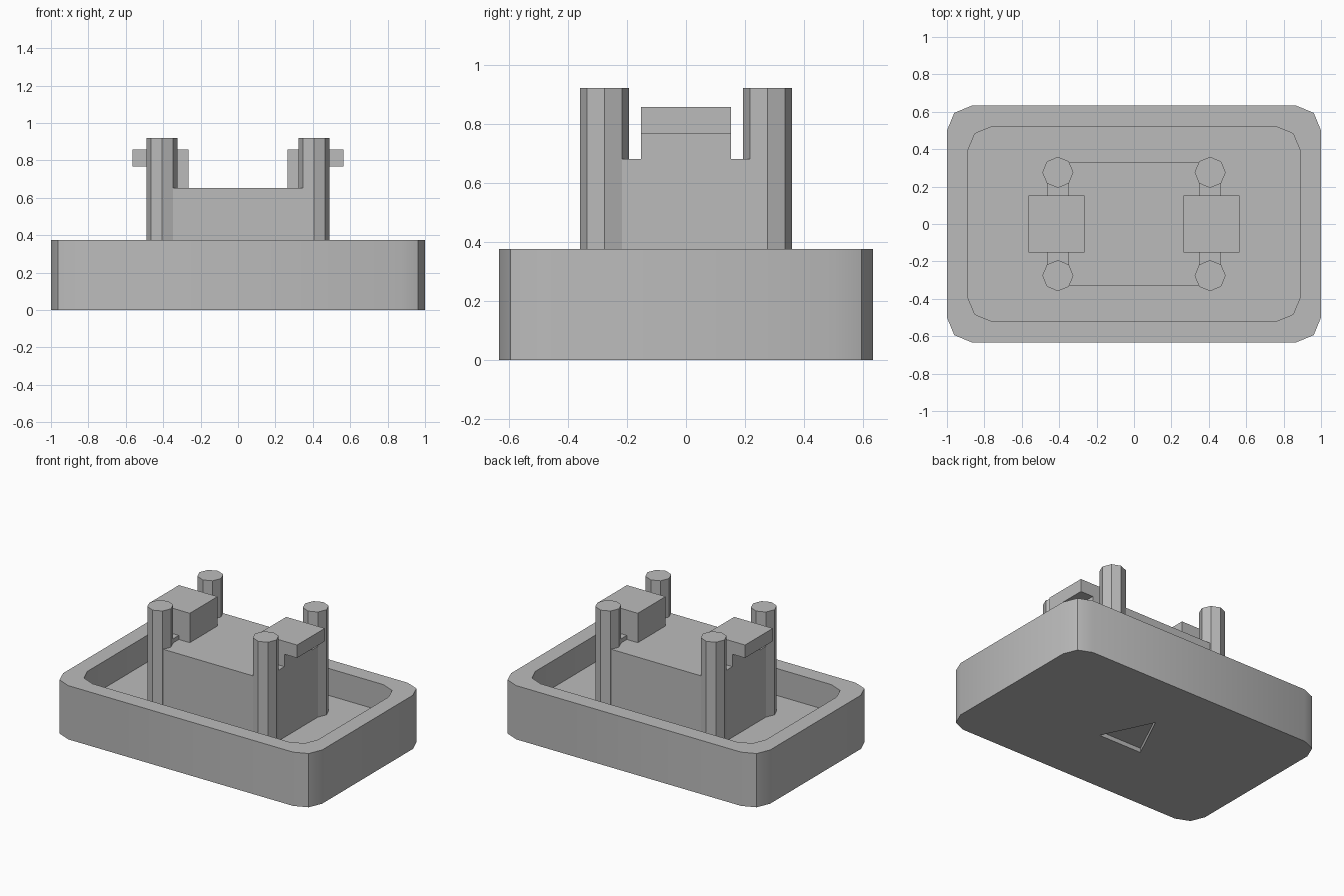
import bpy, bmesh, math
from mathutils import Vector

cube = bpy.data.objects.get("Cube")
if cube:
    bpy.data.objects.remove(cube)

grey = bpy.data.materials.new("plain_grey")
grey.use_nodes = True
colour = (0.5, 0.5, 0.5, 1)
grey.diffuse_color = colour
grey.node_tree.nodes["Principled BSDF"].inputs["Base Color"].default_value = colour

RIM, FLOOR, DECK = 0.375, 0.187, 0.652


def finish(name, bm):
    bmesh.ops.recalc_face_normals(bm, faces=bm.faces)
    mesh = bpy.data.meshes.new(name)
    bm.to_mesh(mesh)
    bm.free()
    mesh.materials.append(grey)
    ob = bpy.data.objects.new(name, mesh)
    bpy.context.collection.objects.link(ob)
    return ob


def skin(name, rings):
    """Bridge equal rings of points one after another and cap both ends."""
    bm = bmesh.new()
    loops = [[bm.verts.new(p) for p in ring] for ring in rings]
    n = len(loops[0])
    for a, b in zip(loops, loops[1:]):
        for i in range(n):
            j = (i + 1) % n
            bm.faces.new((a[i], a[j], b[j], b[i]))
    bm.faces.new(loops[0])
    bm.faces.new(loops[-1])
    return finish(name, bm)


def box(name, x0, x1, y, z0, z1):
    corners = [(x0, -y), (x1, -y), (x1, y), (x0, y)]
    return skin(name, [[(a, b, z) for a, b in corners] for z in (z0, z1)])


def rounded(hx, hy, z, r=0.133):
    """Rectangle outline whose corners are two-segment arcs."""
    pts = []
    for k, (sx, sy) in enumerate([(1, 1), (-1, 1), (-1, -1), (1, -1)]):
        for s in range(3):
            a = math.radians(90 * k + 45 * s)
            pts.append((sx * (hx - r) + r * math.cos(a),
                        sy * (hy - r) + r * math.sin(a), z))
    return pts


# Tray with a raised rim
tray = skin("tray", [rounded(1, 0.633, 0), rounded(1, 0.633, RIM),
                     rounded(0.89, 0.522, RIM), rounded(0.89, 0.522, FLOOR)])

# Shallow triangular mark sunk into the underside
triangle = [(-0.167, -0.137), (0.167, -0.137), (0, 0.21)]
cutter = skin("triangle_cutter", [[(x, y, z) for x, y in triangle] for z in (-0.1, 0.03)])
cutter.hide_render = True
bpy.context.view_layer.objects.active = tray
tray.select_set(True)
cut = tray.modifiers.new("triangle_recess", "BOOLEAN")
cut.object = cutter
cut.operation = "DIFFERENCE"
cut.solver = "EXACT"
bpy.ops.object.modifier_apply(modifier=cut.name)
bpy.data.objects.remove(cutter)
bpy.ops.object.shade_smooth_by_angle(angle=math.radians(30))

# Central block
box("centre_block", -0.35, 0.35, 0.33, FLOOR, DECK)

# End walls, hooked clips and corner posts, mirrored left and right
hook = [(0.265, DECK), (0.35, DECK), (0.35, 0.68), (0.465, 0.68),
        (0.465, 0.767), (0.563, 0.767), (0.563, 0.857), (0.265, 0.857)]
for side, sx in (("left", 1), ("right", -1)):
    x0, x1 = sorted((sx * 0.35, sx * 0.465))
    box(side + "_end_wall", x0, x1, 0.23, FLOOR, 0.68)
    skin(side + "_clip", [[(sx * x, y, z) for x, z in hook] for y in (-0.153, 0.153)])
    for end, sy in (("front", -1), ("back", 1)):
        centre = Vector((sx * 0.407, sy * 0.276, 0))
        ring = [centre + Vector((math.cos(a), math.sin(a), 0)) * 0.083
                for a in (math.tau * i / 8 for i in range(8))]
        skin(f"{end}_{side}_post", [[(p.x, p.y, z) for p in ring] for z in (FLOOR, 0.92)])
